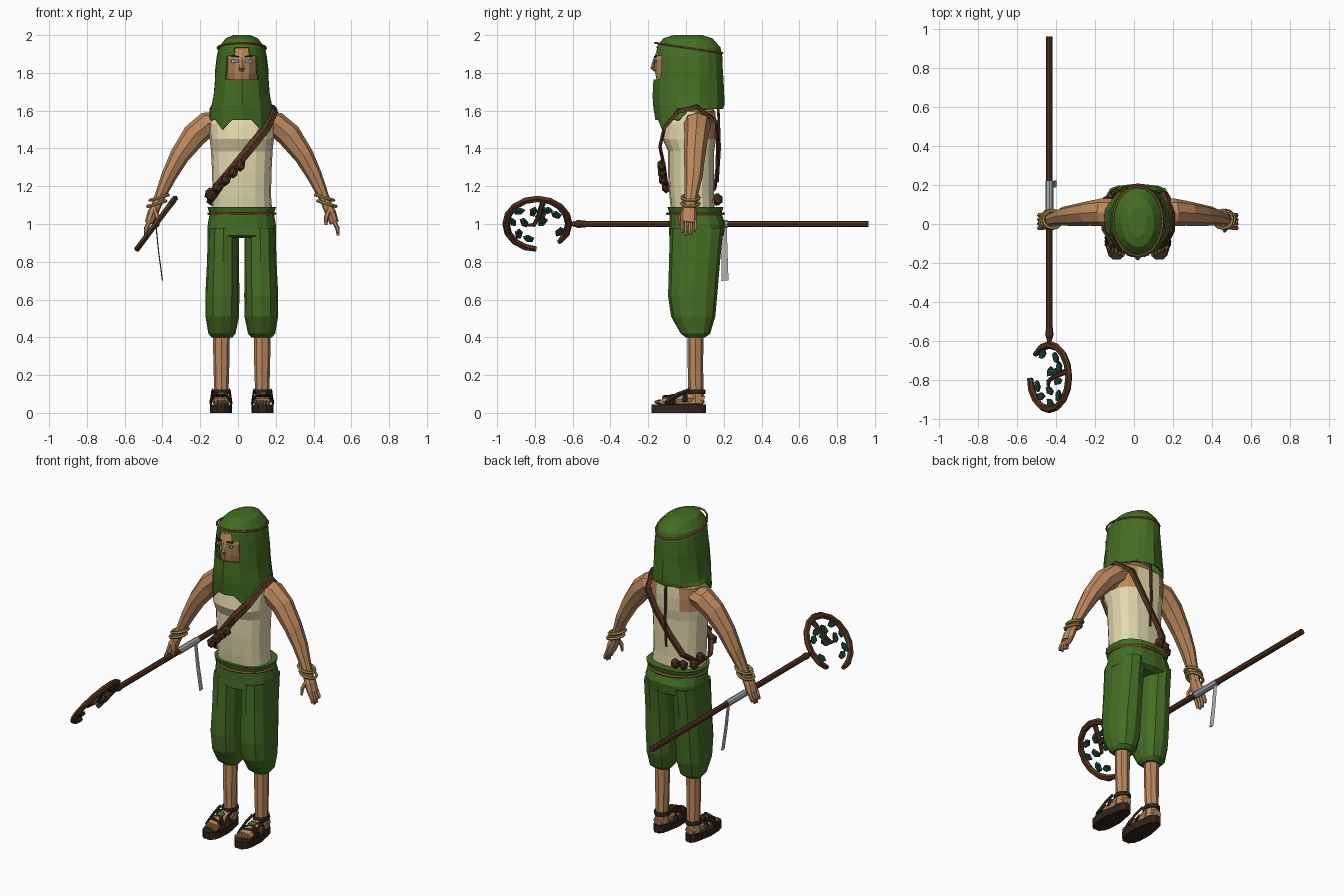
import bpy, bmesh, math
from mathutils import Vector, Matrix

C = 0.02  # body centre in x
COLOURS = {
    "green_cloth": (0.058, 0.155, 0.017), "cream_cloth": (0.76, 0.69, 0.41),
    "skin": (0.50, 0.25, 0.11), "leather_brown": (0.085, 0.034, 0.014),
    "gold": (0.42, 0.31, 0.09), "teal_leaf": (0.012, 0.05, 0.036),
    "steel": (0.42, 0.42, 0.43), "dark_sole": (0.03, 0.018, 0.011),
    "tan_rope": (0.32, 0.16, 0.045), "eye_blue": (0.07, 0.2, 0.35)}
MATS = {}
for k, c in COLOURS.items():
    MATS[k] = bpy.data.materials.new(k)
    MATS[k].diffuse_color = (*c, 1)


def finish(name, bm, mats, rule=None):
    bmesh.ops.recalc_face_normals(bm, faces=bm.faces)
    if rule:
        for f in bm.faces:
            f.material_index = rule(f.calc_center_median())
    me = bpy.data.meshes.new(name)
    bm.to_mesh(me)
    bm.free()
    for m in mats.split():
        me.materials.append(MATS[m])
    ob = bpy.data.objects.new(name, me)
    bpy.context.collection.objects.link(ob)
    return ob


def tube(name, pts, mats, n=8, ref=(0, 1, 0), axis=None, closed=False, pw=1.0,
         caps=True, skip=None, warp=None, rule=None):
    """Loft elliptical sections (x, y, z, ra, rb); rb lies along ref."""
    bm = bmesh.new()
    P = [Vector(p[:3]) for p in pts]
    N, rings = len(P), []
    for i, p in enumerate(pts):
        a, b = (P[i - 1], P[(i + 1) % N]) if closed else (P[max(i - 1, 0)], P[min(i + 1, N - 1)])
        T = Vector(axis) if axis else (b - a).normalized()
        B = Vector(ref)
        B = (B - T * B.dot(T)).normalized()
        A = B.cross(T)
        ring = []
        for k in range(n):
            c, s = math.cos(2 * math.pi * k / n), math.sin(2 * math.pi * k / n)
            c = math.copysign(abs(c) ** pw, c) if abs(c) > 1e-6 else 0
            s = math.copysign(abs(s) ** pw, s) if abs(s) > 1e-6 else 0
            v = P[i] + A * p[3] * c + B * p[4] * s
            ring.append(bm.verts.new(warp(v) if warp else v))
        rings.append(ring)
    for i in range(N if closed else N - 1):
        r, q = rings[i], rings[(i + 1) % N]
        for k in range(n):
            f = [r[k], r[(k + 1) % n], q[(k + 1) % n], q[k]]
            if not (skip and skip(sum((v.co for v in f), Vector()) / 4)):
                bm.faces.new(f)
    if not closed and caps:
        bm.faces.new(rings[0])
        if caps != "start":
            bm.faces.new(rings[-1])
    return finish(name, bm, mats, rule)


def loft(name, secs, mats, n=16, **kw):
    """Upright loft; sections are (x, y, z, rx, ry)."""
    return tube(name, secs, mats, n, axis=(0, 0, 1), **kw)


def hoop(name, x, y, z, rx, ry, r, mats, n=18, tilt=0, tilt_x=0, h=None):
    A = [2 * math.pi * k / n for k in range(n)]
    tube(name, [(x + rx * math.cos(a), y + ry * math.sin(a),
                 z + tilt * ry * math.sin(a) + tilt_x * rx * math.cos(a), r, h or r) for a in A],
         mats, 6, ref=(0, 0, 1), closed=True)


def lump(name, loc, scale, mat, box=False, rot=(0, 0, 0)):
    bm = bmesh.new()
    if box:
        bmesh.ops.create_cube(bm, size=2)
    else:
        bmesh.ops.create_icosphere(bm, subdivisions=1, radius=1)
    ob = finish(name, bm, mat)
    ob.location, ob.scale, ob.rotation_euler = loc, scale, rot


# Head scarf: folds below the chin, ragged hem, opening for the face
def scarf_warp(v):
    x, y = v.x - C, v.y - 0.015
    phi = math.atan2(abs(x) / 0.16, -y / 0.19)
    if v.z < 1.78:
        k = 1 + 0.02 * math.cos(10 * phi)
        x, y = x * k, y * k
    d, z = math.degrees(phi), v.z
    if z < 1.56:
        z = 1.61 if d > 80 else (1.50 if 25 < d < 50 else 1.55)
    return Vector((C + x, 0.015 + y, z))


def face_gap(c):
    return c.y < -0.08 and (1.76 < c.z < 1.89 and abs(c.x - C) < 0.085
                            or 1.76 < c.z < 1.93 and abs(c.x - C) < 0.05)


scarf = loft("head_scarf", [(C, .01, 2.0, .045, .075), (C, .01, 1.983, .085, .13), (C, .012, 1.935, .122, .17),
             (C, .015, 1.89, .132, .177), (C, .015, 1.81, .142, .18), (C, .013, 1.765, .145, .182),
             (C, .013, 1.68, .152, .186), (C, .014, 1.63, .163, .185), (C, .017, 1.53, .175, .176)],
             "green_cloth", 20, caps="start", skip=face_gap, warp=scarf_warp)
scarf.modifiers.new("cloth_thickness", "SOLIDIFY").thickness = 0.008
hoop("head_cord", C, .015, 1.932, .128, .178, .006, "tan_rope", 20, tilt=-.15)

# Face
loft("head", [(C, 0, 1.6, .06, .07), (C, 0, 1.73, .08, .15), (C, 0, 1.8, .1, .163),
              (C, 0, 1.87, .105, .17), (C, 0, 1.94, .095, .15)], "skin", 16)
tube("nose", [(C, -.166, 1.88, .006, .005), (C, -.177, 1.825, .014, .012), (C, -.164, 1.81, .012, .006)],
     "skin", 4)
for s in (-1, 1):
    lump("eye_white", (C + s * .036, -.163, 1.862), (.018, .003, .009), "steel", True, (0, 0, s * .22))
    lump("iris", (C + s * .035, -.166, 1.862), (.007, .003, .008), "eye_blue", True, (0, 0, s * .22))
    lump("eyebrow", (C + s * .037, -.162, 1.888), (.021, .004, .004), "dark_sole", True, (0, s * -.15, s * .22))

# Shirt with bare upper back and neck
loft("torso", [(C, .04, 1.04, .163, .115), (C, .03, 1.15, .155, .118), (C, .027, 1.27, .157, .122),
               (C, .027, 1.385, .163, .122), (C, .017, 1.45, .17, .142), (C, .025, 1.53, .172, .135),
               (C, .05, 1.595, .165, .105), (C, .04, 1.65, .075, .07)], "cream_cloth skin", 16, pw=.8,
     rule=lambda c: int(c.z > 1.6 or (c.z > 1.47 and c.y > .05 and abs(c.x - C) > .08)))

# Trousers: hips, frill and two baggy legs
loft("trouser_hips", [(C, .05, 1.09, .182, .148), (C, .05, 1.055, .17, .138), (C, .06, 1.0, .18, .148),
                      (C, .055, .94, .182, .145), (C, .055, .925, .16, .12)], "green_cloth", 16, pw=.8)
hoop("waist_rope", C, .05, 1.055, .175, .148, .008, "tan_rope", 20)

for s in (-1, 1):
    X = lambda d: C + s * d
    loft("trouser_leg", [(X(.097), .057, .98, .082, .142), (X(.099), .045, .8, .085, .135),
                         (X(.103), .035, .62, .09, .13), (X(.103), .038, .51, .089, .117),
                         (X(.105), .05, .42, .072, .078), (X(.105), .05, .4, .055, .052)],
         "green_cloth", 12, pw=.85)
    loft("shin", [(X(.108), .05, .43, .045, .042), (X(.108), .05, .25, .042, .041),
                  (X(.108), .052, .12, .038, .04), (X(.11), .05, .05, .042, .048)], "skin", 8)
    # Foot and sandal
    tube("foot", [(X(.11), .095, .065, .03, .025), (X(.11), .03, .08, .04, .045),
                  (X(.11), -.06, .068, .047, .028), (X(.11), -.125, .06, .048, .02)], "skin", 8, ref=(0, 0, 1))
    for k in range(5):
        d = .074 + k * .018
        lump("toe", (X(d), -.143 + .006 * k, .057), (.011 - .001 * k, .028, .014), "skin")
    loft("sandal_sole", [(X(.11), -.038, z, .058, .147) for z in (0, .045)], "dark_sole", 14, pw=.7,
         warp=lambda v: Vector((X(.11) + (v.x - X(.11)) * (.8 if v.y > 0 else 1), v.y, v.z)))
    hoop("ankle_strap", X(.108), .048, .112, .043, .05, .006, "dark_sole", 12, h=.014)
    for y0, z0, y1, z1 in ((-.11, .045, -.09, .045), (-.085, .045, -.005, .06), (-.02, .045, -.07, .05)):
        tube("foot_strap", [(X(.11 - .057), y0, z0, .006, .014), (X(.11 - .035), y0, z0 + .045, .006, .014),
                            (X(.11 + .035), y1, z1 + .045, .006, .014), (X(.11 + .057), y1, z1, .006, .014)],
             "dark_sole", 4)
    for e in (-1, 1):
        tube("instep_strap", [(X(.11 + e * .045), .02, .12, .006, .012), (X(.11 + e * .048), -.04, .098, .006, .012),
                              (X(.11 + e * .055), -.11, .05, .006, .012)], "dark_sole", 4, ref=(0, 0, 1))
    lump("sandal_leaf", (X(.11), -.04, .103), (.028, .02, .008), "green_cloth", rot=(.4, 0, 0))

    # Arm, hand, bracelets
    tube("arm", [(X(.1), .06, 1.55, .045, .07), (X(.18), .06, 1.53, .066, .072), (X(.25), .055, 1.47, .066, .064),
                 (X(.33), .045, 1.36, .052, .056), (X(.385), .04, 1.255, .041, .048),
                 (X(.44), .025, 1.13, .027, .033), (X(.455), .02, 1.09, .026, .034)], "skin", 8)
    tube("palm", [(X(.45), .02, 1.1, .025, .032), (X(.47), .015, 1.06, .029, .042),
                  (X(.49), .013, 1.005, .024, .043)], "skin", 8)
    for k in range(4):
        y = -.02 + k * .022
        tip = (.955, .94, .943, .96)[k]
        tube("finger", [(X(.488), y, 1.015, .013, .012), (X(.507), y, .975, .012, .011),
                        (X(.51), y - .003, tip, .008, .008)], "skin", 6)
    tube("thumb", [(X(.462), -.01, 1.075, .013, .014), (X(.447), -.03, 1.035, .012, .012),
                   (X(.445), -.036, .995, .008, .008)], "skin", 6)
    for z, d in ((1.14, .438), (1.108, .45)):
        hoop("bracelet", X(d), .024, z, .048, .046, .009, "gold", 12, tilt_x=s * -.3)

# Shoulder strap running round the body, with pouches
path = [(.19, -.04, 1.6), (.15, -.115, 1.51), (.07, -.138, 1.41), (-.02, -.115, 1.3), (-.1, -.102, 1.205),
        (-.148, -.03, 1.135), (-.148, .08, 1.125), (-.085, .153, 1.19), (0, .165, 1.3), (.09, .168, 1.43),
        (.155, .16, 1.54), (.19, .06, 1.62)]
tube("shoulder_strap", [(*p, .009, .025) for p in path], "leather_brown", 4, ref=(.78, 0, -.62), closed=True)
for p in ((.012, -.13, 1.31), (-.025, -.127, 1.275), (-.065, -.12, 1.235), (-.11, -.105, 1.195),
          (-.14, .12, 1.13), (-.095, .16, 1.13), (-.045, .17, 1.13), (-.15, .07, 1.16)):
    lump("pouch", p, (.03, .026, .034), "leather_brown")
tube("back_cord", [(C, .17, 1.64, .01, .008), (C, .178, 1.4, .01, .008), (C, .168, 1.22, .008, .006)],
     "leather_brown", 6)

# Staff held level, with steel grip and hanging ribbon
SX = -.435
tube("staff_shaft", [(SX, .965, 1, .017, .017), (SX, -.53, 1, .017, .017), (SX, -.57, 1, .021, .021),
                     (SX, -.61, 1, .009, .009)], "leather_brown", 8, ref=(0, 0, 1))
tube("steel_grip", [(SX, .22, 1, .02, .02), (SX, .03, 1, .02, .02)], "steel", 8, ref=(0, 0, 1))
tube("ribbon", [(SX, .2, 1, .003, .015), (SX + .015, .203, .85, .003, .017), (SX + .035, .207, .7, .003, .018)],
     "steel", 4)

# Open ring head of the staff, in a plane leaning sideways
U, Nrm = Vector((.6, 0, .8)), Vector((.8, 0, -.6))


def ring_pt(r, deg):
    a = math.radians(deg)
    return Vector((SX, -.787, 1)) + Vector((0, r * math.cos(a), 0)) + U * (r * math.sin(a))


tube("staff_ring", [(*ring_pt(.166, d), .02 - .007 * (d in (-46, 268)), .017)
                    for d in (-46, -25, 0, 22, 45, 67, 90, 112, 135, 157, 180, 202, 225, 247, 268)],
     "leather_brown", 6, ref=Nrm)
tube("inner_twig", [(*ring_pt(r, d), w, w) for r, d, w in
                    ((.16, 78, .017), (.1, 80, .015), (.04, 85, .014), (.02, 200, .012), (.06, 190, .007))],
     "leather_brown", 5, ref=Nrm)
for i, (r, d) in enumerate(((.1, 60), (.08, 105), (.115, 30), (.03, 20), (.07, 175), (.125, 140),
                            (.12, 215), (.11, 245), (.13, -25), (.135, 175), (.05, 70))):
    p = ring_pt(r, d)
    turn = Matrix.Rotation(i * 1.3, 3, Nrm) @ U
    tube("leaf", [(*(p - Nrm * .007), .034, .022), (*(p + Nrm * .007), .026, .016)],
         "teal_leaf", 5, ref=turn)
